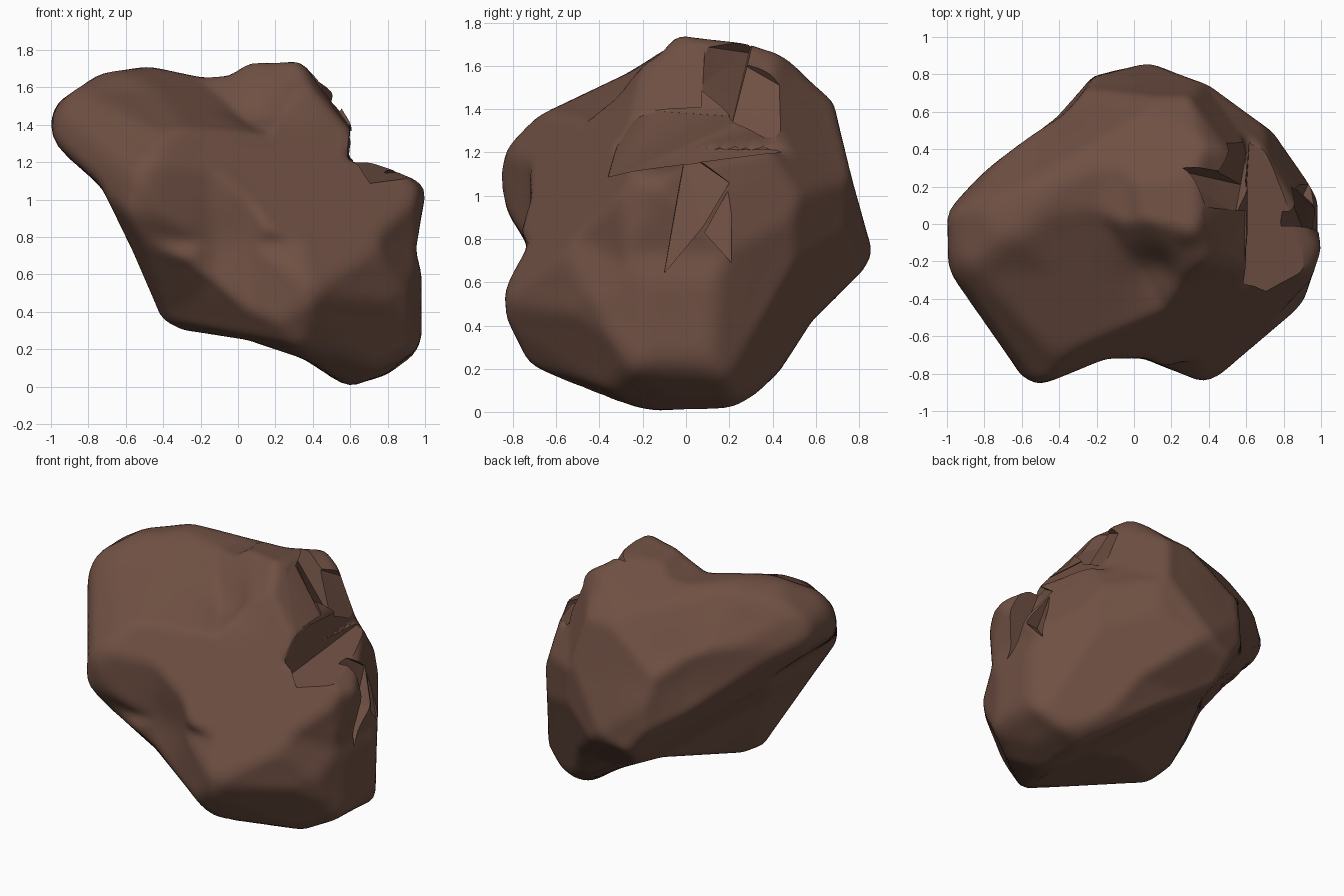
import bpy, bmesh, math
from mathutils import Vector

old = bpy.data.objects.get("Cube")
if old:
    bpy.data.objects.remove(old, do_unlink=True)

# Stone colour
stone = bpy.data.materials.new("brown_stone")
stone.use_nodes = True
colour = (.16, .08, .056, 1)
stone.diffuse_color = colour
shader = next(n for n in stone.node_tree.nodes if n.type == 'BSDF_PRINCIPLED')
shader.inputs["Base Color"].default_value = colour
shader.inputs["Roughness"].default_value = .9

# Outline profiles of the boulder, one for each carving direction
front = [(-1, 1.42), (-.97, 1.28), (-.73, 1.07), (-.56, .72), (-.4, .35), (-.33, .31),
         (.05, .25), (.35, .15), (.58, 0), (.78, .06), (.93, .15), (.98, .26), (.98, .6),
         (.95, .73), (1, 1.03), (.98, 1.09), (.68, 1.22), (.59, 1.2), (.61, 1.39),
         (.5, 1.58), (.36, 1.74), (.07, 1.73), (-.05, 1.66), (-.18, 1.65), (-.48, 1.71),
         (-.74, 1.67), (-.96, 1.52)]
side = [(-.86, 1.08), (-.82, 1.23), (-.68, 1.37), (-.26, 1.57), (-.1, 1.67), (-.06, 1.74),
        (.2, 1.71), (.42, 1.68), (.56, 1.54), (.68, 1.43), (.76, 1.1), (.86, .74),
        (.82, .66), (.58, .42), (.43, .19), (.26, .03), (-.1, 0), (-.37, .06),
        (-.72, .22), (-.83, .44), (-.84, .56), (-.73, .77), (-.82, .92)]
plan = [(-1, .08), (-.99, -.22), (-.95, -.3), (-.6, -.81), (-.5, -.86), (-.15, -.72),
        (.05, -.72), (.36, -.84), (.45, -.81), (.7, -.6), (.9, -.43), (1, -.13),
        (.98, .12), (.9, .3), (.77, .47), (.4, .74), (.08, .86), (-.22, .79),
        (-.42, .58), (-.75, .32), (-.97, .12)]
high_front = [(-.97, .6), (-.89, .74), (-.8, .83), (-.59, .91), (-.29, .94), (.3, .79),
              (.55, .77), (.63, .67), (.74, .36), (.89, .1), (.89, -.18), (.87, -.8),
              (.61, -.94), (.41, -1), (-.15, -.92), (-.24, -.84), (-.52, -.49),
              (-.92, -.13), (-.97, -.04)]
high_back = [(-.89, .04), (-.82, .27), (-.74, .47), (-.64, .63), (-.48, .7), (-.26, .89),
             (-.07, .79), (.13, .63), (.61, .62), (.77, .57), (.92, .44), (.97, .3),
             (.96, .2), (.49, -.46), (.36, -.51), (-.15, -.54), (-.42, -.61),
             (-.59, -.69), (-.68, -.68), (-.8, -.61), (-.87, -.46)]
low_back = [(-.96, -.22), (-.9, 0), (-.92, .33), (-.81, .43), (-.64, .5), (-.26, .87),
            (-.01, .96), (.29, .8), (.52, .73), (.76, .4), (.81, .23), (.76, .04),
            (.58, -.05), (.42, -.22), (.33, -.42), (.21, -.62), (.11, -.68),
            (-.71, -.74), (-.8, -.61), (-.94, -.33)]

CORE = Vector((.1, 0, .85))
MIDDLE = .87


def make_profile(outline, turn, tilt, base):
    """Return the carving axes and the outline edges relative to the core."""
    a, e = math.radians(turn), math.radians(tilt)
    across = Vector((math.cos(a), math.sin(a), 0))
    ahead = Vector((-math.sin(a), math.cos(a), 0))
    up = Vector((0, 0, math.cos(e))) + ahead * math.sin(e)
    core = CORE - Vector((0, 0, base))
    cx, cy = core.dot(across), core.dot(up)
    edges = []
    for (px, py), (qx, qy) in zip(outline, outline[1:] + outline[:1]):
        edges.append((px - cx, py - cy, qx - px, qy - py))
    return across, up, edges


profiles = [make_profile(front, 0, 0, 0),
            make_profile(side, 90, 0, 0),
            make_profile(plan, 0, 90, 0),
            make_profile(high_front, 35, 25, MIDDLE),
            make_profile(high_back, 215, 25, MIDDLE),
            make_profile(low_back, 140, -25, MIDDLE)]

# Broad flat flanks: outward normal, point on the flank, extra bulge
flanks = []
for normal, point, bulge in [((.31, -.65, .4), (.35, -.84, .48), .05),
                             ((.62, -.72, .15), (.66, -.63, .5), .03),
                             ((-.1, .26, .21), (-.5, .2, 1.7), .02),
                             ((-.75, .42, -.48), (-.22, .79, .79), 0),
                             ((.19, .32, -.11), (.57, .61, .85), .03)]:
    n = Vector(normal).normalized()
    flanks.append((n, (Vector(point) - CORE).dot(n) + bulge))


def reach(direction):
    """Distance from the core to the nearest carved surface."""
    best = 2.0
    for across, up, edges in profiles:
        dx, dy = direction.dot(across), direction.dot(up)
        for px, py, ex, ey in edges:
            den = dx * ey - dy * ex
            if abs(den) < 1e-9:
                continue
            t = (px * ey - py * ex) / den
            if 0 < t < best and 0 <= (px * dy - py * dx) / den <= 1:
                best = t
    for n, distance in flanks:
        facing = direction.dot(n)
        if facing > 0:
            best = min(best, distance / facing)
    return best


# Soft hollows: centre, radius, depth
hollows = [(Vector((.13, -.27, 1.55)), .17, .07),
           (Vector((-.08, -.74, .76)), .18, .03),
           (Vector((-.3, .58, 1.18)), .25, .035)]

# Boulder body
bm = bmesh.new()
bmesh.ops.create_icosphere(bm, subdivisions=6, radius=1)
for v in bm.verts:
    d = v.co.normalized()
    v.co = CORE + d * reach(d)
    for centre, radius, depth in hollows:
        v.co -= d * depth * math.exp(-((v.co - centre).length / radius) ** 2)

# Wear the edges: alternate shrinking and swelling keeps the volume
neighbours = [(v, [e.other_vert(v) for e in v.link_edges]) for v in bm.verts]
for strength in [.5, -.52] * 8:
    moved = [v.co.lerp(sum((w.co for w in near), Vector()) / len(near), strength)
             for v, near in neighbours]
    for v, co in zip(bm.verts, moved):
        v.co = co

mesh = bpy.data.meshes.new("boulder")
bm.to_mesh(mesh)
bm.free()
mesh.materials.append(stone)
boulder = bpy.data.objects.new("boulder", mesh)
bpy.context.collection.objects.link(boulder)

cutters = []


def chip(name, points, push):
    """Break off a sharp piece: a convex block swept outward from its inner points."""
    cut = bmesh.new()
    for p in points:
        cut.verts.new(p)
        cut.verts.new(Vector(p) + Vector(push))
    result = bmesh.ops.convex_hull(cut, input=cut.verts)
    spare = {g for g in result["geom_interior"] + result["geom_unused"]
             if isinstance(g, bmesh.types.BMVert)}
    bmesh.ops.delete(cut, geom=list(spare), context='VERTS')
    bmesh.ops.recalc_face_normals(cut, faces=cut.faces)
    block = bpy.data.meshes.new(name)
    cut.to_mesh(block)
    cut.free()
    block.materials.append(stone)
    obj = bpy.data.objects.new(name, block)
    obj.hide_render = True
    bpy.context.collection.objects.link(obj)
    mod = boulder.modifiers.new(name, 'BOOLEAN')
    mod.operation = 'DIFFERENCE'
    mod.solver = 'EXACT'
    mod.object = obj
    cutters.append(obj)


# Fractured shoulder: ledge, broken wall above it, clefts below it
chip("ledge_chip", [(.57, -.36, 1.08), (.585, -.05, 1.19), (.62, .5, 1.21),
                    (.6, -.27, 1.4), (.6, .3, 1.36)], (.6, 0, .03))
chip("wall_chip", [(.59, -.34, 1.38), (.59, .07, 1.4), (.37, .09, 1.7),
                   (.36, -.06, 1.73), (.45, -.28, 1.56)], (.3, -.05, .3))
chip("peak_chip", [(.4, .08, 1.69), (.54, .05, 1.5), (.57, .21, 1.32),
                   (.43, .24, 1.62), (.22, .29, 1.66)], (.4, .1, .3))
chip("back_chip", [(.43, .24, 1.62), (.57, .21, 1.32), (.62, .5, 1.22),
                   (.5, .45, 1.5)], (.4, .1, .3))
chip("long_cleft", [(.93, -.1, .64), (.77, 0, 1.2), (.86, .08, .85),
                    (.84, .2, 1.06)], (.3, 0, .03))
chip("short_cleft", [(.93, .21, .69), (.87, .08, .83), (.86, .21, 1.05)], (.3, .02, 0))

# Bake the breaks into the boulder and drop the cutting blocks
graph = bpy.context.evaluated_depsgraph_get()
broken = bpy.data.meshes.new_from_object(boulder.evaluated_get(graph))
boulder.modifiers.clear()
boulder.data = broken
for obj in cutters:
    bpy.data.objects.remove(obj, do_unlink=True)

for obj in bpy.context.selected_objects:
    obj.select_set(False)
boulder.select_set(True)
bpy.context.view_layer.objects.active = boulder
bpy.ops.object.shade_smooth_by_angle(angle=math.radians(28))
